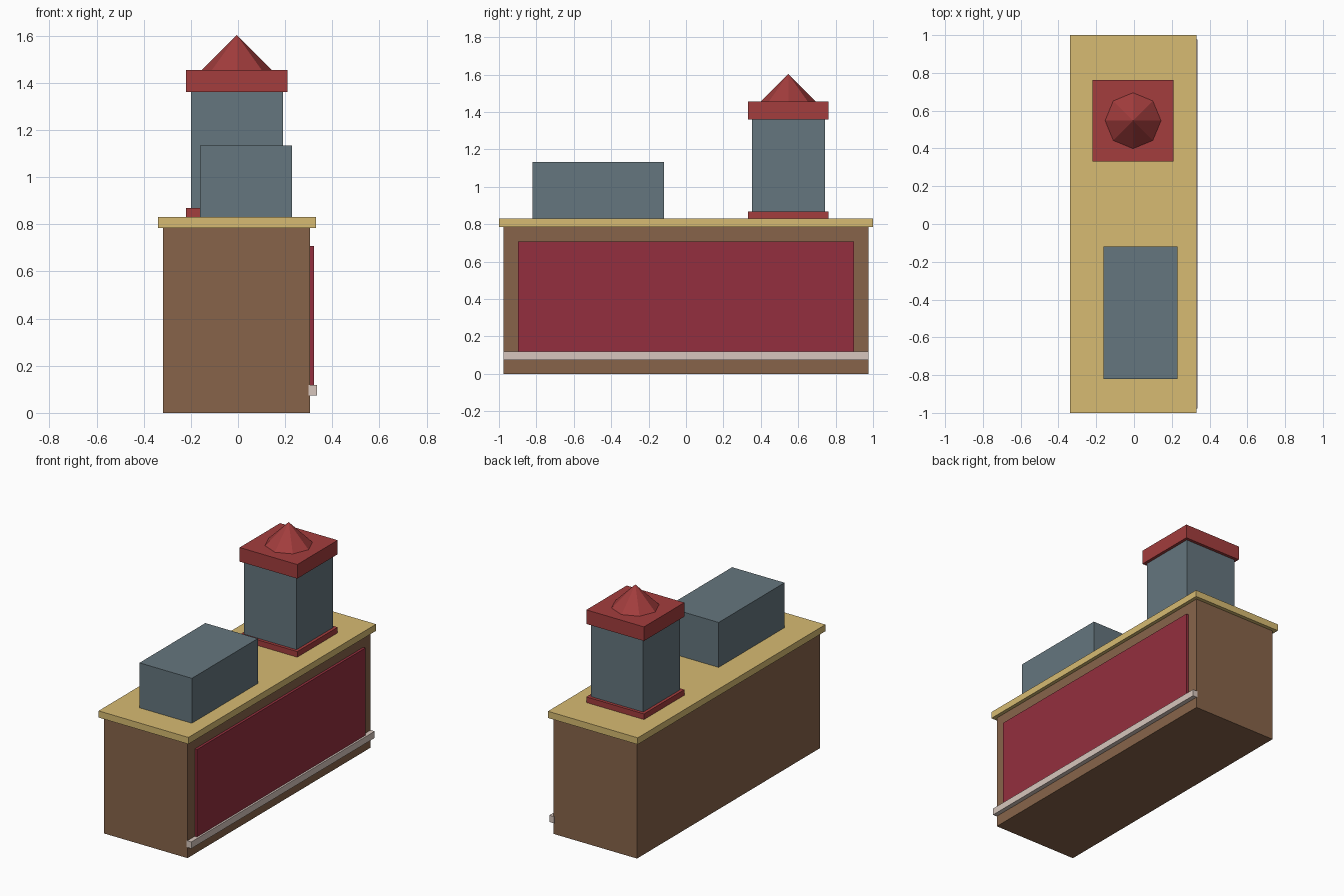
import bpy
from mathutils import Vector

if "Cube" in bpy.data.objects:
    bpy.data.objects.remove(bpy.data.objects["Cube"])


def linear(c):
    c /= 255
    return c / 12.92 if c <= 0.04045 else ((c + 0.055) / 1.055) ** 2.4


def material(name, r, g, b):
    m = bpy.data.materials.new(name)
    m.diffuse_color = (linear(r), linear(g), linear(b), 1)
    m.use_nodes = True
    m.node_tree.nodes["Principled BSDF"].inputs["Base Color"].default_value = m.diffuse_color
    return m


brown = material("brown_wood", 135, 100, 74)
tan = material("tan_top", 215, 187, 114)
slate = material("slate_grey", 101, 118, 126)
red = material("brick_red", 163, 61, 61)
crimson = material("crimson_panel", 148, 47, 62)
pale = material("pale_rail", 215, 198, 189)


def box(name, lo, hi, mat):
    """Box spanning two opposite corners."""
    lo, hi = Vector(lo), Vector(hi)
    bpy.ops.mesh.primitive_cube_add(size=1, location=(lo + hi) / 2)
    ob = bpy.context.object
    ob.name = name
    ob.scale = hi - lo
    bpy.ops.object.transform_apply(location=False, rotation=False, scale=True)
    ob.data.materials.append(mat)
    return ob


# Counter body, top, raised side panel and foot rail
box("counter_body", (-0.317, -0.975, 0), (0.306, 0.975, 0.785), brown)
box("counter_top", (-0.34, -1, 0.785), (0.33, 1, 0.83), tan)
box("side_panel", (0.30, -0.897, 0.10), (0.323, 0.897, 0.707), crimson)
box("foot_rail", (0.30, -0.977, 0.073), (0.336, 0.977, 0.118), pale)

# Low box on the counter
box("counter_box", (-0.161, -0.82, 0.83), (0.23, -0.118, 1.133), slate)

# Square tower with base, cap and pointed finial
cx, cy = -0.005, 0.547


def tower_block(name, half, z0, z1, mat):
    box(name, (cx - half, cy - half, z0), (cx + half, cy + half, z1), mat)


tower_block("tower_base", 0.215, 0.83, 0.868, red)
tower_block("tower_body", 0.195, 0.868, 1.36, slate)
tower_block("tower_cap", 0.215, 1.36, 1.455, red)
bpy.ops.mesh.primitive_cone_add(vertices=8, radius1=0.148, radius2=0,
                                depth=0.147, location=(cx, cy, 1.455 + 0.0735))
finial = bpy.context.object
finial.name = "tower_finial"
finial.data.materials.append(red)
